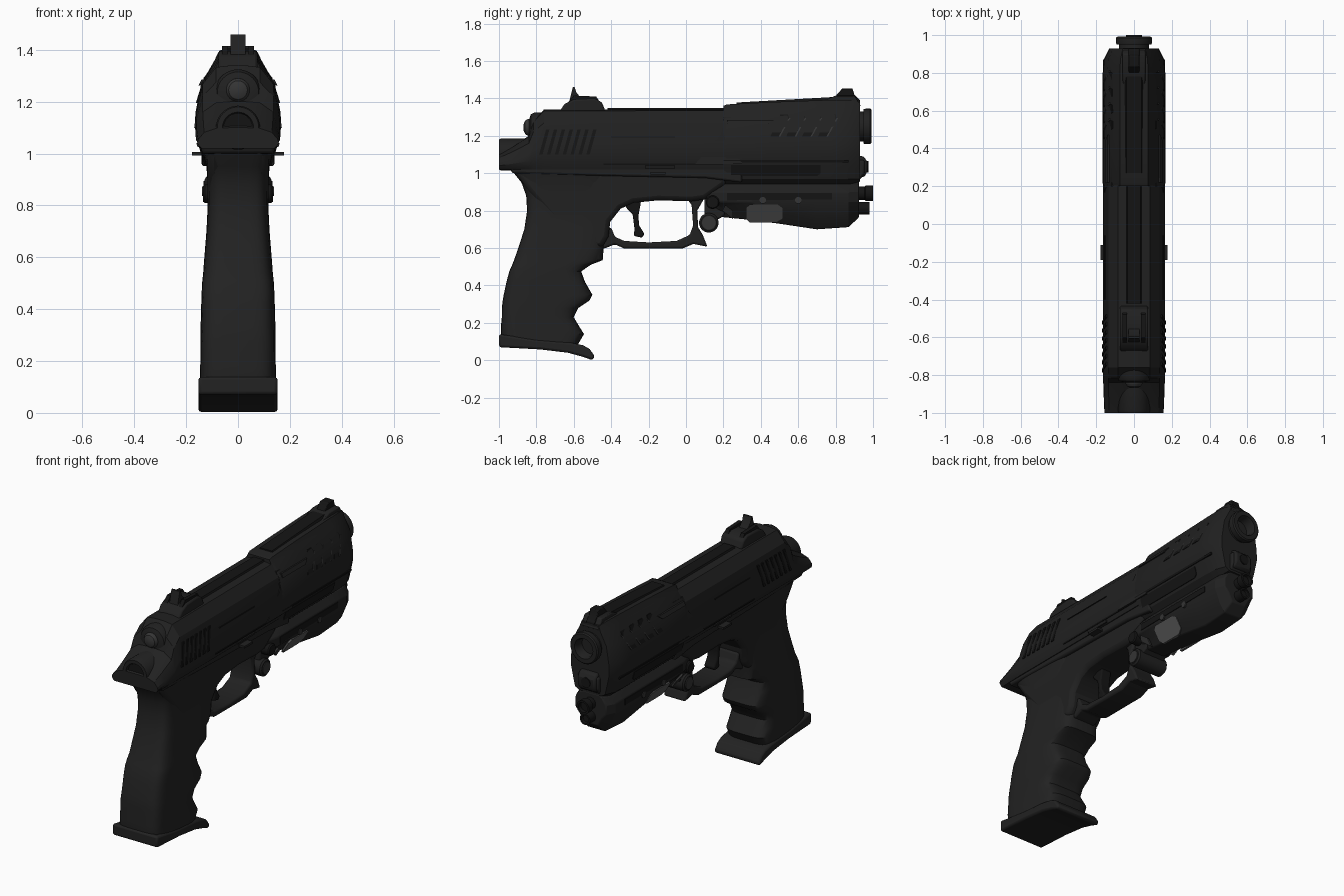
import bpy, bmesh, math

def material(name, v):
    m = bpy.data.materials.new(name)
    m.diffuse_color = (v, v, v, 1)
    return m

BODY = material("gunmetal black", 0.015)
GRIP = material("grip black", 0.016)
DARK = material("deep black", 0.007)
STEEL = material("dark steel", 0.035)
GREY = material("grey", 0.095)

def finish(name, bm, mat, bevel=0, angle=30):
    bmesh.ops.recalc_face_normals(bm, faces=bm.faces)
    me = bpy.data.meshes.new(name)
    bm.to_mesh(me)
    bm.free()
    me.materials.append(mat)
    me.polygons.foreach_set("use_smooth", [True] * len(me.polygons))
    me.set_sharp_from_angle(angle=math.radians(angle))
    ob = bpy.data.objects.new(name, me)
    bpy.context.collection.objects.link(ob)
    if bevel:
        b = ob.modifiers.new("bevel", 'BEVEL')
        b.width, b.segments, b.limit_method = bevel, 2, 'ANGLE'
        b.angle_limit = math.radians(35)
    return ob

def skin(bm, rings):
    """Join closed rings of points into a capped tube."""
    vs = [[bm.verts.new(p) for p in r] for r in rings]
    n = len(vs[0])
    for a, b in zip(vs, vs[1:]):
        for i in range(n):
            bm.faces.new((a[i], a[(i + 1) % n], b[(i + 1) % n], b[i]))
    bm.faces.new(vs[0])
    bm.faces.new(vs[-1])

def loft(name, sections, mat, bevel=0, angle=25):
    """sections: (y, half outline of (x, z)), mirrored across x."""
    bm = bmesh.new()
    skin(bm, [[(x, y, z) for x, z in h] + [(-x, y, z) for x, z in reversed(h)] for y, h in sections])
    return finish(name, bm, mat, bevel, angle)

def prism(name, pts, x0, x1, mat, bevel=0):
    """Side outline of (y, z) points extruded between two x values."""
    bm = bmesh.new()
    skin(bm, [[(x, y, z) for y, z in pts] for x in (x0, x1)])
    return finish(name, bm, mat, bevel)

def lathe(name, prof, c, mat, axis='Y', n=32):
    """prof: (radius, position along axis); c: the two other coordinates."""
    bm = bmesh.new()
    rings = []
    for r, t in prof:
        ring = []
        for i in range(n):
            a = 2 * math.pi * i / n
            u, v = c[0] + r * math.cos(a), c[1] + r * math.sin(a)
            ring.append((u, t, v) if axis == 'Y' else (t, u, v))
        rings.append(ring)
    skin(bm, rings)
    return finish(name, bm, mat)

def surf(profile, z):
    """Half width of an outline at height z."""
    for (x0, z0), (x1, z1) in zip(profile, profile[1:]):
        if z0 <= z <= z1:
            return x0 + (x1 - x0) * (z - z0) / max(z1 - z0, 1e-6)
    return profile[-1][0]

def plates(name, pts, profile, mat, t=0.004):
    """Thin plate following the body side, on both sides."""
    for s, label in ((1, "right"), (-1, "left")):
        bm = bmesh.new()
        skin(bm, [[(s * (surf(profile, z) + d), y, z) for y, z in pts] for d in (-0.005, t)])
        finish(f"{name}_{label}", bm, mat)

# grip, lofted upward: z, back y, front y, half width
levels = [(.08, -.985, -.58, .148), (.14, -.99, -.545, .147), (.18, -.99, -.57, .146),
          (.23, -.985, -.60, .145), (.28, -.985, -.575, .145), (.32, -.98, -.515, .145),
          (.35, -.975, -.50, .144), (.42, -.96, -.54, .142), (.475, -.945, -.56, .14),
          (.51, -.93, -.51, .138), (.535, -.92, -.445, .135), (.60, -.897, -.44, .13),
          (.70, -.865, -.42, .122), (.80, -.85, -.42, .117), (.88, -.855, -.42, .117),
          (.95, -.88, -.42, .122), (1.0, -.92, -.42, .135), (1.03, -.93, -.42, .14)]
bm = bmesh.new()
rings = []
for z, yb, yf, hw in levels:
    ring = []
    for i in range(32):
        a = 2 * math.pi * (i + .5) / 32
        c, s = math.cos(a), math.sin(a)
        ring.append((hw * math.copysign(abs(c) ** .4, c),
                     (yb + yf) / 2 + (yf - yb) / 2 * math.copysign(abs(s) ** .4, s), z))
    rings.append(ring)
skin(bm, rings)
finish("grip", bm, GRIP, angle=35)

prism("magazine_base", [(-1, .14), (-1, .07), (-.78, .058), (-.63, .04), (-.55, .018), (-.5, 0),
                        (-.487, .02), (-.515, .06), (-.55, .08), (-.62, .095), (-.8, .11)],
      -.153, .153, GRIP, .012)

# frame and trigger group
prism("frame", [(-.93, 1.03), (-.84, .9), (-.6, .62), (-.45, .60), (-.415, .66), (-.405, .74), (-.35, .81),
                (-.28, .842), (-.15, .855), (.03, .85), (.1, .86), (.2, .93), (.3, 1.04)], -.118, .118, BODY, .025)
prism("frame_rail", [(-.95, 1.05), (-.93, 1.0), (-.4, .985), (.1, .975), (.3, .95), (.3, 1.05)], -.14, .14, BODY, .01)
prism("trigger_guard", [(-.45, .595), (-.43, .60), (-.38, .62), (-.33, .597), (-.02, .597), (.04, .622), (.115, .607),
                        (.09, .67), (.065, .71), (.06, .80), (.1, .87), (0, .87), (.03, .83), (.038, .72), (.02, .67),
                        (-.05, .638), (-.2, .63), (-.33, .638), (-.38, .66), (-.40, .71), (-.45, .71)],
      -.075, .075, BODY, .01)
prism("trigger", [(-.34, .85), (-.315, .81), (-.285, .78), (-.275, .70), (-.28, .665), (-.235, .655), (-.222, .675),
                  (-.25, .72), (-.255, .77), (-.24, .85)], -.035, .035, DARK, .008)

# slide
SIDE = [(.145, 1.02), (.155, 1.05), (.163, 1.10), (.160, 1.16), (.136, 1.27), (.085, 1.335), (.03, 1.342)]
def squash(top, w):
    k = (top - 1.02) / (1.342 - 1.02)
    return [(x * w, 1.02 + (z - 1.02) * k) for x, z in SIDE]
loft("slide", [(-1, squash(1.10, .96)), (-.93, squash(1.14, .98)), (-.84, squash(1.2, 1)),
               (-.815, squash(1.28, 1)), (-.76, squash(1.34, 1)), (.25, SIDE)], BODY)
loft("slide_top_rib", [(y, [(.045, 1.33), (.035, 1.35)]) for y in (-.42, .22)], DARK)
for i in range(7):
    y = -.785 + i * .042
    plates(f"rear_serration_{i}", [(y, 1.10), (y + .018, 1.10), (y + .055, 1.235), (y + .037, 1.235)], SIDE, DARK, .006)
plates("slide_seam", [(-.44, 1.045), (.2, 1.045), (.2, 1.053), (-.44, 1.053)], SIDE, DARK)
plates("ejection_line", [(-.4, 1.19), (-.06, 1.19), (-.06, 1.196), (-.4, 1.196)], SIDE, DARK)
plates("slide_catch", [(-.22, .99 + .035), (-.06, 1.025), (-.06, 1.04), (-.22, 1.04)], SIDE, BODY, .009)
prism("safety_lever", [(-.19, .993), (-.11, .993), (-.11, 1.006), (-.19, 1.006)], -.178, .178, BODY)

# rear knobs
lathe("rear_plug", [(.055, -.985), (.06, -1), (.08, -1), (.085, -.99), (.085, -.72)], (0, 1.1), BODY)
lathe("rear_plug_face", [(.053, -.99), (.053, -.9)], (0, 1.1), DARK)
lathe("hammer_housing", [(.05, -.84), (.08, -.83), (.09, -.81), (.09, -.7)], (0, 1.235), BODY)
lathe("hammer_button", [(.018, -.868), (.036, -.86), (.045, -.845), (.045, -.8)], (0, 1.245), STEEL)

# front shroud
NOSE = [(.095, .94), (.13, .97), (.148, 1.03), (.167, 1.10), (.164, 1.16), (.142, 1.27), (.092, 1.345), (.075, 1.38)]
def nose(w, rise, lo=.94):
    return [(x * w, max(z, lo) + (rise if z > 1.3 else 0)) for x, z in NOSE]
loft("front_shroud", [(.2, nose(.97, -.02)), (.22, nose(1, -.012)), (.45, nose(1, 0)), (.78, nose(1, .012)),
                      (.87, nose(.96, .012)), (.93, nose(.78, 0, .955))], BODY)
loft("shroud_top_rib", [(.27, [(.055, 1.34), (.04, 1.378)]), (.8, [(.055, 1.38), (.04, 1.408)])], DARK)
plates("shroud_wedge", [(.05, 1.05), (.3, 1.05), (.3, 1.3), (.2, 1.3), (.19, 1.21)], SIDE, BODY, .007)
for i in range(4):
    y = .45 + i * .085
    plates(f"shroud_vent_{i}", [(y, 1.195), (y + .045, 1.195), (y + .1, 1.295), (y + .095, 1.315), (y + .055, 1.315)],
           NOSE, DARK, .004)
    plates(f"vent_lip_{i}", [(y + .045, 1.195), (y + .053, 1.195), (y + .108, 1.295), (y + .1, 1.295)], NOSE, STEEL, .006)
plates("shroud_groove", [(.2, 1.058), (.87, 1.058), (.87, 1.07), (.2, 1.07)], NOSE, DARK)
plates("shroud_lower_panel", [(.24, .985), (.7, .985), (.72, 1.0), (.72, 1.045), (.24, 1.045)], NOSE, DARK)
plates("shroud_upper_rail", [(.22, 1.262), (.44, 1.262), (.47, 1.285), (.22, 1.285)], NOSE, BODY, .009)

# muzzle and guide rod
lathe("barrel", [(.08, .8), (.08, .95), (.092, .95), (.095, .96), (.095, .985), (.088, .992), (.062, .992), (.055, .98),
                 (.052, .84)], (0, 1.25), BODY)
lathe("barrel_bore", [(.05, .83), (.05, .86)], (0, 1.25), DARK)
prism("guide_block", [(.86, .97), (.955, .98), (.97, 1.01), (.97, 1.06), (.95, 1.09), (.86, 1.1)], -.06, .06, BODY, .012)
lathe("guide_rod", [(.03, .9), (.03, .975)], (0, 1.035), DARK)

# sights
prism("rear_sight_base", [(-.68, 1.325), (-.65, 1.37), (-.6, 1.395), (-.49, 1.40), (-.45, 1.38), (-.43, 1.33)],
      -.075, .075, BODY, .01)
prism("rear_sight_blade", [(-.625, 1.38), (-.605, 1.46), (-.595, 1.46), (-.585, 1.43), (-.55, 1.39)], -.028, .028, BODY)
for x in (-.05, .05):
    prism("rear_sight_cheek", [(-.63, 1.38), (-.6, 1.415), (-.48, 1.41), (-.46, 1.38)], x - .012, x + .012, DARK)
prism("front_sight", [(.77, 1.38), (.82, 1.435), (.835, 1.453), (.89, 1.453), (.9, 1.42), (.93, 1.39), (.93, 1.34)],
      -.028, .028, DARK, .004)
prism("front_sight_base", [(.72, 1.38), (.8, 1.415), (.9, 1.415), (.935, 1.36), (.9, 1.33)], -.06, .06, BODY, .006)

# under-barrel light module
def module(zb, w=1, top=.955):
    return [(.06 * w, zb), (.095 * w, zb + .05), (.13 * w, .845), (.13 * w, .9), (.1 * w, top - .015), (.07 * w, top)]
loft("light_module", [(.11, module(.79, .8, .93)), (.2, module(.765)), (.35, module(.75)), (.5, module(.73)),
                      (.7, module(.70)), (.87, module(.712)), (.925, module(.765, .8))], BODY, .006)
MOD = module(.733)
plates("grey_panel", [(.32, .757), (.34, .737), (.48, .737), (.515, .757), (.515, .815), (.49, .832), (.34, .832),
                      (.32, .815)], MOD, GREY, .008)
plates("grey_wedge", [(.195, .80), (.25, .755), (.25, .80), (.21, .83)], MOD, STEEL, .008)
plates("module_upper_panel", [(.22, .855), (.78, .86), (.78, .895), (.22, .895)], MOD, DARK)
for y in (.41, .6):
    lathe("module_screw", [(.018, -.138), (.018, .138)], (y, .855), STEEL, 'X', 16)
lathe("upper_lamp", [(.035, .88), (.035, .955), (.042, .96), (.042, 1.0), (.03, 1.0), (.028, .98)], (0, .893), DARK)
lathe("lower_lamp", [(.034, .88), (.034, .98), (.024, .98), (.022, .965)], (0, .812), DARK)
prism("module_link", [(.84, .94), (.93, .965), (.955, 1.0), (.955, 1.07), (.84, 1.07)], -.07, .07, BODY, .01)

# side adjusters
lathe("upper_adjuster", [(.03, -.135), (.036, -.128), (.036, .128), (.03, .135)], (.142, .845), DARK, 'X')
lathe("lower_knob", [(.042, -.105), (.052, -.097), (.052, .097), (.042, .105)], (.122, .735), BODY, 'X')
lathe("lower_knob_face", [(.036, -.11), (.036, .11)], (.122, .735), STEEL, 'X')
prism("knob_bracket", [(.1, .87), (.1, .78), (.13, .73), (.2, .77), (.25, .87)], -.08, .08, BODY, .008)
